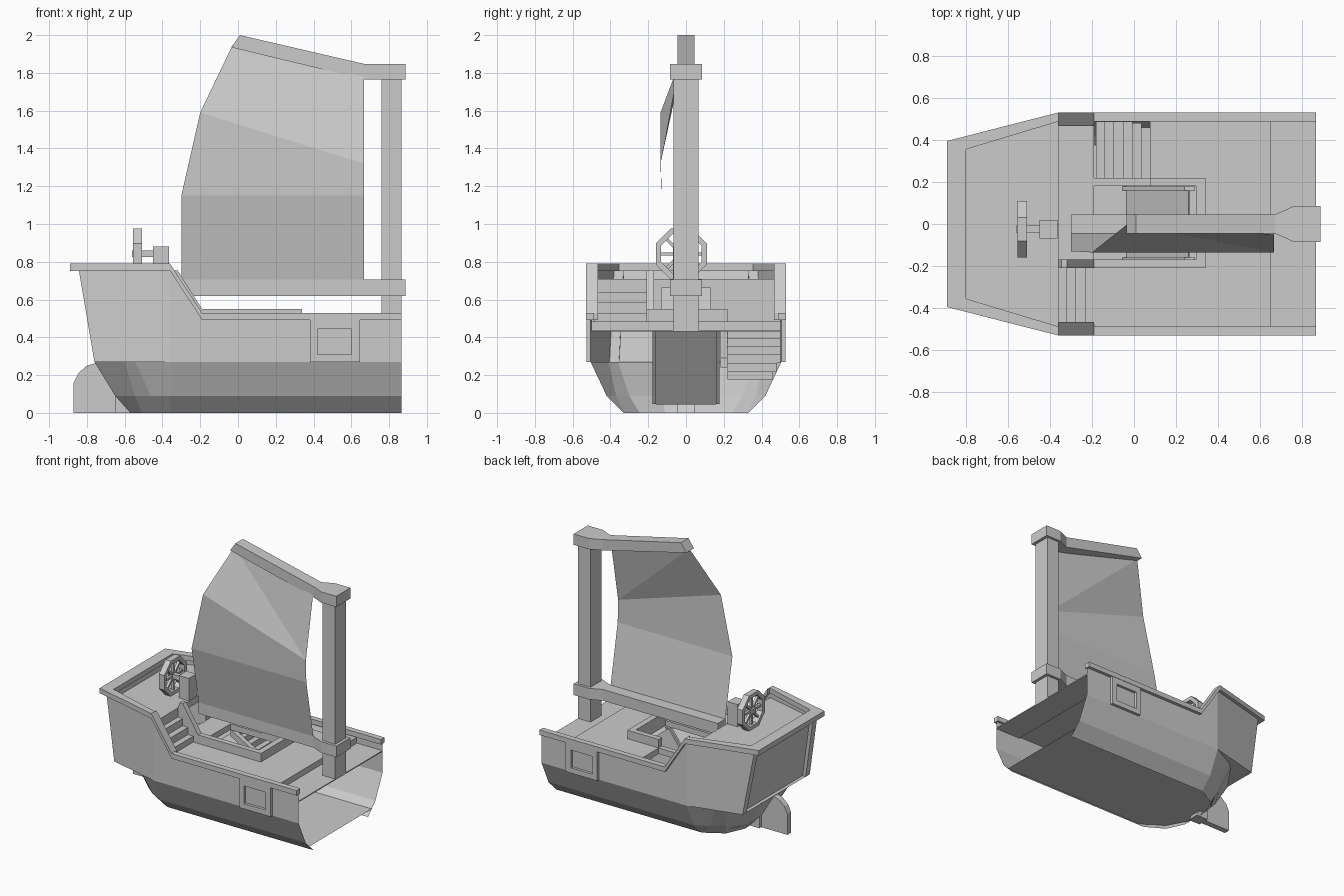
import bpy, bmesh, math
from mathutils import Vector

cube = bpy.data.objects.get("Cube")
if cube:
    bpy.data.objects.remove(cube)

gray = bpy.data.materials.new("plain gray")
gray.use_nodes = True
gray.diffuse_color = (0.6, 0.6, 0.6, 1)
gray.node_tree.nodes["Principled BSDF"].inputs["Base Color"].default_value = (0.6, 0.6, 0.6, 1)


def finish(name, bm, fix=True):
    if fix:
        bmesh.ops.recalc_face_normals(bm, faces=bm.faces)
    mesh = bpy.data.meshes.new(name)
    bm.to_mesh(mesh)
    bm.free()
    mesh.materials.append(gray)
    ob = bpy.data.objects.new(name, mesh)
    bpy.context.collection.objects.link(ob)
    return ob


def box(name, x, y, z):
    return prism(name, [(x[0], z[0]), (x[1], z[0]), (x[1], z[1]), (x[0], z[1])], y)


def prism(name, profile, span, axis="y"):
    """Extrude an (x, z) profile along y, or an (x, y) profile along z."""
    put = (lambda p, t: (p[0], t, p[1])) if axis == "y" else (lambda p, t: (p[0], p[1], t))
    bm = bmesh.new()
    rings = [[bm.verts.new(put(p, t)) for p in profile] for t in span]
    for r in rings:
        bm.faces.new(r)
    for i in range(len(profile)):
        j = (i + 1) % len(profile)
        bm.faces.new((rings[0][i], rings[0][j], rings[1][j], rings[1][i]))
    return finish(name, bm)


def loft(bm, rings, closed=False):
    rows = [[bm.verts.new(p) for p in r] for r in rings]
    n = len(rows[0])
    for a, b in zip(rows, rows[1:]):
        for i in range(n if closed else n - 1):
            j = (i + 1) % n
            bm.faces.new((a[i], a[j], b[j], b[i]))
    return rows


def both(half):
    """Run a half outline round the stern and back along the other side."""
    return half + [(p[0], -p[1]) + tuple(p[2:]) for p in reversed(half)]


def sheet(name, outline, z):
    bm = bmesh.new()
    f = bm.faces.new([bm.verts.new((x, y, z)) for x, y in outline])
    f.normal_update()
    if f.normal.z < 0:
        f.normal_flip()
    return finish(name, bm, False)


BOW = 0.865
# Lower hull: open skirt with faceted stern
levels = [
    (0.27, [(BOW, .505), (-.36, .505), (-.545, .41), (-.60, .36), (-.76, .14)]),
    (0.09, [(BOW, .42), (-.36, .42), (-.46, .37), (-.545, .30), (-.65, .13)]),
    (0.0, [(BOW, .33), (-.36, .33), (-.375, .325), (-.51, .245), (-.57, .11)]),
]
bm = bmesh.new()
loft(bm, [[(x, y, z) for x, y in both(half)] for z, half in levels])
finish("lower_hull", bm)
mid = [((a[0] + b[0]) / 2, (a[1] + b[1]) / 2) for a, b in zip(levels[1][1], levels[2][1])]
sheet("hold_floor", both(mid), 0.045)

# Upper hull with an inset stern panel
top = [(BOW, .505, .51), (-.19, .505, .51), (-.36, .505, .77), (-.845, .38, .77)]
low = [(BOW, .505, .27), (-.19, .505, .27), (-.36, .505, .27), (-.76, .405, .27)]
bm = bmesh.new()
loft(bm, [both(low), both(top)])
bmesh.ops.recalc_face_normals(bm, faces=bm.faces)
stern = min(bm.faces, key=lambda f: f.calc_center_median().x)
if stern.normal.x > 0:
    bmesh.ops.reverse_faces(bm, faces=bm.faces)
bmesh.ops.inset_region(bm, faces=[stern], thickness=0.05, depth=0)
bmesh.ops.inset_region(bm, faces=[stern], thickness=0.001, depth=-0.025)
finish("upper_hull", bm, False)
sheet("stern_underside", both([(-.36, .505), (-.76, .405)]), 0.27)

# Rail cap following the sheer of the hull, wider on the slope
path = [(BOW, .53, BOW, .487, .53), (-.188, .53, -.188, .487, .53),
        (-.19, .53, -.19, .467, .53), (-.36, .53, -.36, .467, .79),
        (-.362, .53, -.362, .487, .79), (-.89, .395, -.80, .355, .79)]
stations = [[(xo, yo, z), (xi, yi, z), (xi, yi, z - .038), (xo, yo, z - .038)]
            for xo, yo, xi, yi, z in path]
stations += [[(x, -y, z) for x, y, z in s] for s in reversed(stations)]
bm = bmesh.new()
rows = loft(bm, stations, True)
bm.faces.new(rows[0])
bm.faces.new(rows[-1])
finish("rail", bm)

# Decks, with openings for the hatch and the stairs down
planks = [((.30, .65), (-.50, .50)), ((-.36, -.19), (-.50, .50)),
          ((-.19, .30), (-.50, -.18)), ((-.19, .30), (.18, .22)),
          ((.076, .30), (.22, .50)), ((-.19, .076), (.485, .50))]
for i, (x, y) in enumerate(planks):
    box("main_deck_%d" % i, x, y, (.44, .485))
box("fore_deck", (.65, BOW), (-.503, .503), (.432, .44))
sheet("stern_deck", both([(-.36, .50), (-.82, .385)]), 0.71)

# Bulkhead with a doorway
box("bulkhead_right", (-.365, -.36), (-.50, -.13), (.44, .71))
box("bulkhead_left", (-.365, -.36), (.13, .50), (.44, .71))
box("door_lintel", (-.365, -.36), (-.13, .13), (.66, .71))

# Steps up to the stern deck
for i, z in enumerate((.64, .585, .53)):
    box("up_step_%d" % i, (-.36, -.32 + i * .045), (-.487, -.21), (.485, z))
prism("up_banister", [(-.36, .485), (-.36, .71), (-.345, .755), (-.32, .755),
                      (-.19, .55), (-.19, .485)], (-.21, -.17))

# Steps down into the hold, trimmed to the narrowing hull
for i, edge in enumerate((.50, .50, .50, .50, .48, .46)):
    x = -.18 + i * .043
    z = .44 - i * .044
    box("down_step_%d" % i, (x, x + .043), (.22, edge), (z - .044, z))
prism("down_banister", [(-.19, .44), (.076, .29), (.076, .24), (-.19, .39)], (.182, .22))

# Hatch coaming and sloped ramp with side stringers
box("coaming_right", (-.19, .34), (-.21, -.17), (.485, .55))
box("coaming_left", (.076, .34), (.18, .22), (.485, .55))
box("coaming_front", (.295, .34), (-.17, .18), (.485, .55))
prism("ramp", [(-.035, .045), (.26, .44), (.265, .435), (-.03, .045)], (-.16, .16))
for s in (-1, 1):
    prism("stringer_left" if s > 0 else "stringer_right",
          [(-.055, .046), (.24, .44), (.29, .44), (-.005, .046)], (s * .16, s * .178))

# Side windows: raised frame around a sunken pane
for s in (-1, 1):
    def rect(x0, x1, z0, z1, y):
        return [(x0, s * y, z0), (x1, s * y, z0), (x1, s * y, z1), (x0, s * y, z1)]
    bm = bmesh.new()
    rows = loft(bm, [rect(.38, .645, .27, .494, .505), rect(.38, .645, .27, .494, .527),
                     rect(.42, .60, .31, .445, .527), rect(.42, .60, .31, .445, .507)], True)
    bm.faces.new(rows[-1])
    finish("window_left" if s > 0 else "window_right", bm)

# Rudder: thin blade on a thicker post
prism("rudder_blade", [(-.60, 0), (-.87, 0), (-.87, .16), (-.845, .21), (-.80, .25),
                       (-.74, .268), (-.65, .27), (-.60, .10)], (-.022, .022))
prism("rudder_post", [(-.55, 0), (-.65, 0), (-.65, .09), (-.60, .09)], (-.045, .045))

# Mast, boom and yard
box("mast", (.76, BOW), (-.065, .065), (.44, 1.78))
collar = both([(.888, .085), (.76, .085), (.67, .045)])
prism("boom", both([(.888, .085), (.76, .085), (.67, .045), (-.30, .045)]), (.62, .705), "z")
prism("yard_collar", collar, (1.765, 1.847), "z")
prism("yard", [(.67, 1.765), (.67, 1.847), (.01, 2.0), (-.035, 1.935)], (-.045, .045))

# Sail: bulging faceted sheet, its head tucked under the yard
bm = bmesh.new()
rows = loft(bm, [[(-.30, -.045, .705), (.667, -.045, .705)],
                 [(-.30, -.13, 1.15), (.667, -.13, 1.15)],
                 [(-.20, -.135, 1.59), (.667, -.135, 1.32)]])
luff, leech = rows[-1]
peak, throat = bm.verts.new((-.03, 0, 1.945)), bm.verts.new((.667, -.05, 1.78))
bm.faces.new((luff, leech, peak))
bm.faces.new((leech, throat, peak))
finish("sail", bm)

# Steering wheel on its pedestal
hub = Vector((-.532, -.025, .842))
box("wheel_pedestal", (-.45, -.365), (-.07, .02), (.71, .88))
box("wheel_shaft", (-.56, -.45), (-.042, -.008), (.825, .86))


def octagon(r, x):
    return [(hub.x + x, hub.y + r * math.cos(a), hub.z + r * math.sin(a))
            for a in (math.pi / 8 + k * math.pi / 4 for k in range(8))]


bm = bmesh.new()
loft(bm, [octagon(.146, -.023), octagon(.146, .023), octagon(.115, .023),
          octagon(.115, -.023), octagon(.146, -.023)], True)
bmesh.ops.remove_doubles(bm, verts=bm.verts, dist=1e-5)
finish("wheel_rim", bm)
for k in range(4):
    spoke = box("wheel_spoke_%d" % k, (-.01, .01), (-.12, .12), (-.008, .008))
    spoke.location = hub
    spoke.rotation_euler.x = k * math.pi / 4
